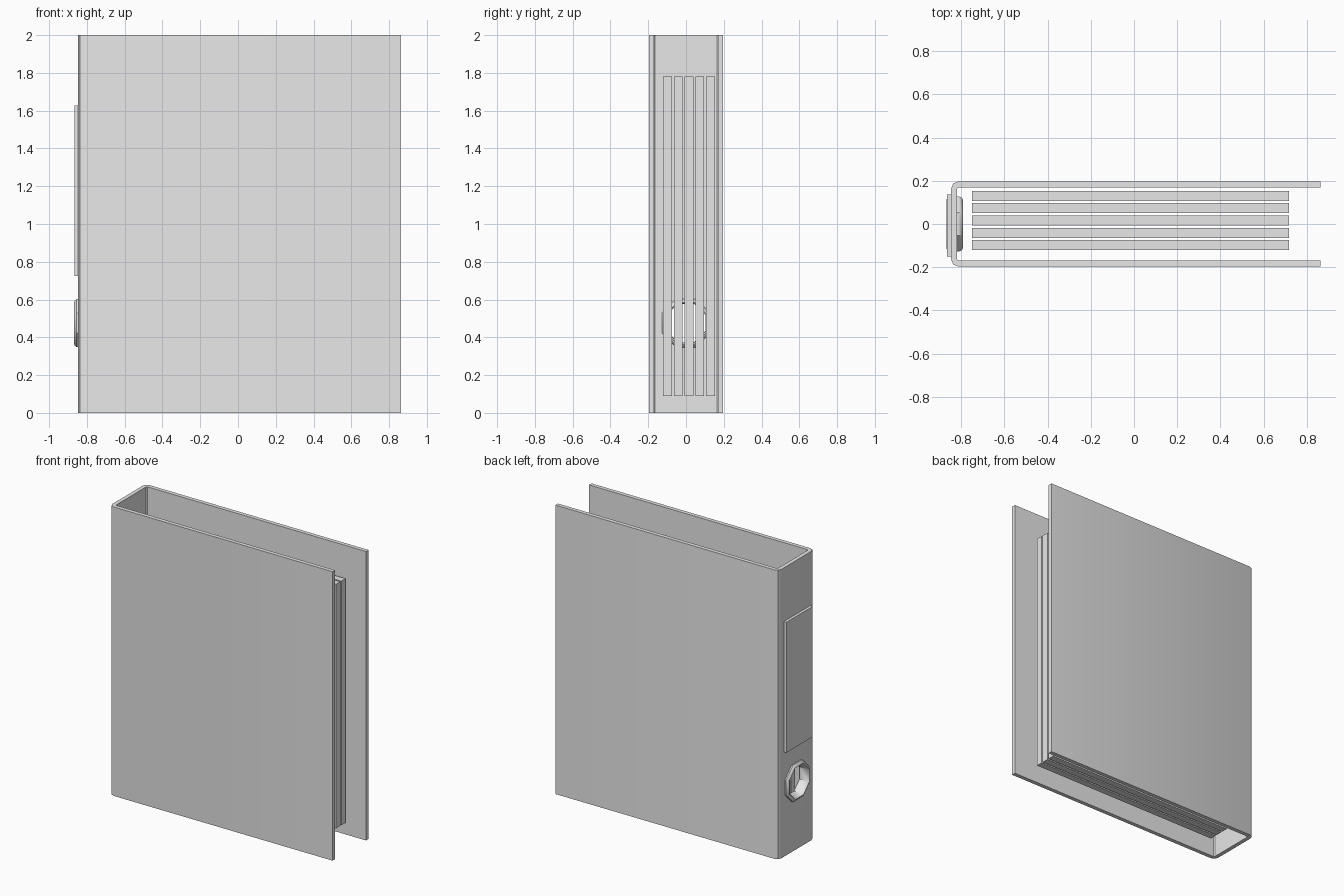
import bpy, bmesh, math

if "Cube" in bpy.data.objects:
    bpy.data.objects.remove(bpy.data.objects["Cube"], do_unlink=True)

grey = bpy.data.materials.new("plain_grey")
grey.use_nodes = True
colour = (0.8, 0.8, 0.8, 1)
grey.diffuse_color = colour
grey.node_tree.nodes["Principled BSDF"].inputs["Base Color"].default_value = colour


def finish(name, bm):
    bmesh.ops.recalc_face_normals(bm, faces=bm.faces)
    mesh = bpy.data.meshes.new(name)
    bm.to_mesh(mesh)
    bm.free()
    mesh.materials.append(grey)
    obj = bpy.data.objects.new(name, mesh)
    bpy.context.collection.objects.link(obj)
    return obj


def select(obj):
    bpy.ops.object.select_all(action='DESELECT')
    obj.select_set(True)
    bpy.context.view_layer.objects.active = obj


def box(name, x0, x1, y0, y1, z0, z1):
    bm = bmesh.new()
    bmesh.ops.create_cube(bm, size=1)
    for v in bm.verts:
        v.co = ((x0 + x1) / 2 + v.co.x * (x1 - x0),
                (y0 + y1) / 2 + v.co.y * (y1 - y0),
                (z0 + z1) / 2 + v.co.z * (z1 - z0))
    return finish(name, bm)


# Eight-sided section facing the spine, radius measured to the flats
SIDES = 8
RING_Z = 0.475
RING_X = -0.829


def octagon(bm, x, flat_radius):
    r = flat_radius / math.cos(math.pi / SIDES)
    angles = [(i + 0.5) * math.tau / SIDES for i in range(SIDES)]
    return [bm.verts.new((x, r * math.cos(a), RING_Z + r * math.sin(a))) for a in angles]


def bridge(bm, a, b):
    for i in range(SIDES):
        j = (i + 1) % SIDES
        bm.faces.new((a[i], a[j], b[j], b[i]))


# Folded cover: U-shaped outline with softened spine corners
half, wall, left, right = 0.197, 0.028, -0.846, 0.862
outer = [(right, half), (left + 0.034, half), (left + 0.01, half - 0.01), (left, half - 0.034)]
inner = [(right, half - wall), (left + wall + 0.006, half - wall), (left + wall, half - wall - 0.006)]


def mirrored(points):
    return points + [(x, -y) for x, y in reversed(points)]


outline = mirrored(outer) + mirrored(inner)[::-1]
bm = bmesh.new()
base = bm.faces.new([bm.verts.new((x, y, 0)) for x, y in outline])
extruded = bmesh.ops.extrude_face_region(bm, geom=[base])["geom"]
bmesh.ops.translate(bm, vec=(0, 0, 2), verts=[g for g in extruded if isinstance(g, bmesh.types.BMVert)])
cover = finish("cover", bm)

# Finger hole through the spine
bm = bmesh.new()
near, far = octagon(bm, -0.95, 0.115), octagon(bm, -0.77, 0.115)
bridge(bm, near, far)
bm.faces.new(near)
bm.faces.new(far)
cutter = finish("hole_cutter", bm)
cutter.hide_render = True
cut = cover.modifiers.new("finger_hole", 'BOOLEAN')
cut.operation = 'DIFFERENCE'
cut.solver = 'EXACT'
cut.object = cutter
select(cover)
bpy.ops.object.modifier_apply(modifier=cut.name)
bpy.data.objects.remove(cutter, do_unlink=True)
select(cover)
bpy.ops.object.shade_smooth_by_angle(angle=math.radians(40))

# Finger ring: rounded section swept round the octagon
section = [(-0.039, 0.109), (-0.036, 0.118), (-0.026, 0.127), (0.018, 0.128),
           (0.032, 0.122), (0.039, 0.11), (0.032, 0.103), (-0.03, 0.102)]
bm = bmesh.new()
loops = [octagon(bm, RING_X + x, r) for x, r in section]
for k, loop in enumerate(loops):
    bridge(bm, loop, loops[(k + 1) % len(loops)])
ring = finish("finger_ring", bm)
select(ring)
bpy.ops.object.shade_smooth_by_angle(angle=math.radians(40))

# Label plate on the spine
box("spine_label", -0.865, -0.84, -0.15, 0.137, 0.725, 1.628)

# Stacks of paper
for i in range(5):
    y = -0.098 + i * 0.057
    box(f"paper_stack_{i + 1}", -0.75, 0.716, y - 0.023, y + 0.023, 0.09, 1.78)
